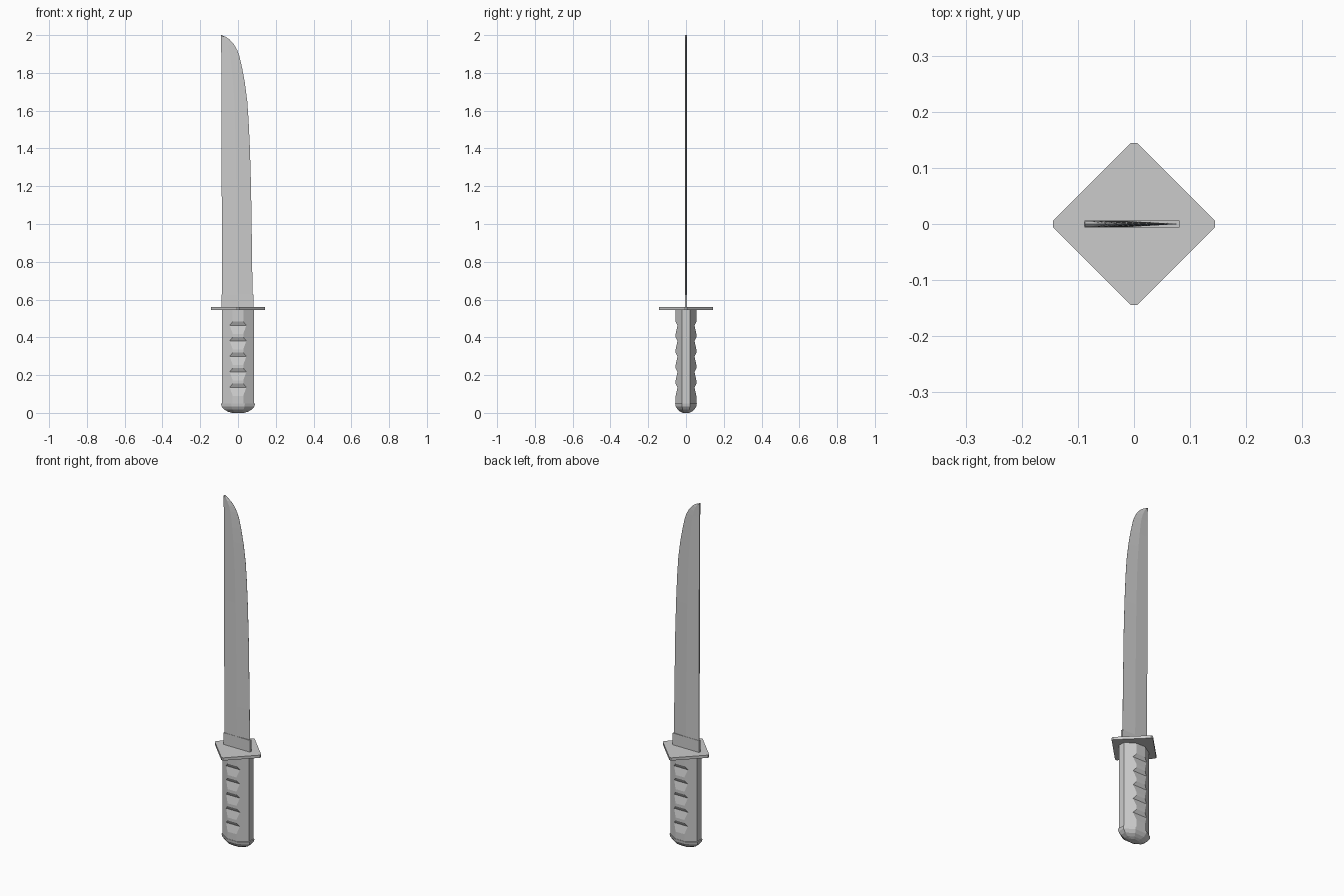
import bpy
import bmesh

cube = bpy.data.objects.get("Cube")
if cube:
    bpy.data.objects.remove(cube, do_unlink=True)

grey = bpy.data.materials.new("plain grey")
grey.use_nodes = True
COLOUR = (0.6, 0.6, 0.6, 1)
grey.diffuse_color = COLOUR
grey.node_tree.nodes["Principled BSDF"].inputs["Base Color"].default_value = COLOUR


def loft(name, rings):
    """Join matching rings of points into a closed, flat-shaded solid."""
    bm = bmesh.new()
    loops = [[bm.verts.new(p) for p in ring] for ring in rings]
    n = len(loops[0])
    for low, high in zip(loops, loops[1:]):
        for i in range(n):
            j = (i + 1) % n
            bm.faces.new((low[i], low[j], high[j], high[i]))
    bm.faces.new(loops[0][::-1])
    bm.faces.new(loops[-1])
    bmesh.ops.recalc_face_normals(bm, faces=bm.faces)
    mesh = bpy.data.meshes.new(name)
    bm.to_mesh(mesh)
    bm.free()
    mesh.materials.append(grey)
    obj = bpy.data.objects.new(name, mesh)
    bpy.context.collection.objects.link(obj)
    return obj


def octagon(x, y, flat_x, flat_y, z):
    """Octagon of half size x by y, with flats of the given half widths."""
    quarter = [(x, flat_y), (flat_x, y)]
    pts = quarter + [(-a, b) for a, b in quarter[::-1]]
    pts += [(-a, -b) for a, b in pts]
    return [(a, b, z) for a, b in pts]


# Grip: eight sides, with wedge notches cut into the front and back flats
HALF_X, HALF_Y, FLAT_X, FLAT_Y = 0.084, 0.055, 0.028, 0.02


def grip_ring(z, depth):
    widen = depth * (HALF_X - FLAT_X) / (HALF_Y - FLAT_Y)
    return octagon(HALF_X, HALF_Y - depth, FLAT_X + widen, FLAT_Y, z)


rings = [grip_ring(0.045, 0)]
for i in range(5):
    valley = 0.135 + i * 0.082
    rings += [grip_ring(valley - 0.045, 0), grip_ring(valley, 0.010),
              grip_ring(valley + 0.02, 0)]
rings.append(grip_ring(0.546, 0))
loft("grip", rings)

# Pommel: flared rim over a rounded cap
pommel = [(0, 0.032, 0.018), (0.006, 0.052, 0.030), (0.017, 0.073, 0.044),
          (0.034, 0.087, 0.055), (0.049, 0.090, 0.057)]
loft("pommel", [octagon(x, y, x * 0.4, y * 0.38, z) for z, x, y in pommel])

# Guard: thin diamond with clipped corners
loft("guard", [octagon(0.144, 0.144, 0.006, 0.006, z) for z in (0.544, 0.56)])

# Collar around the blade root
loft("collar", [[(-0.088, -0.006, z), (0.081, -0.006, z),
                 (0.081, 0.006, z), (-0.088, 0.006, z)] for z in (0.56, 0.628)])

# Blade: straight spine, low ridge and a cutting edge that sweeps to the tip
edge = [(0.56, 0.077), (0.8, 0.075), (1.0, 0.072), (1.2, 0.069), (1.4, 0.063),
        (1.55, 0.056), (1.65, 0.049), (1.75, 0.036), (1.83, 0.021),
        (1.89, 0.007), (1.92, -0.004), (1.95, -0.021), (1.975, -0.043),
        (1.99, -0.064), (2.0, -0.087)]
rings = []
for z, tip in edge:
    spine = -0.084 - 0.005 * (z - 0.56) / 1.44
    ridge = spine + (tip - spine) * 0.5
    rings.append([(spine, -0.0035, z), (ridge, -0.005, z), (tip, -0.0004, z),
                  (tip, 0.0004, z), (ridge, 0.005, z), (spine, 0.0035, z)])
loft("blade", rings)
